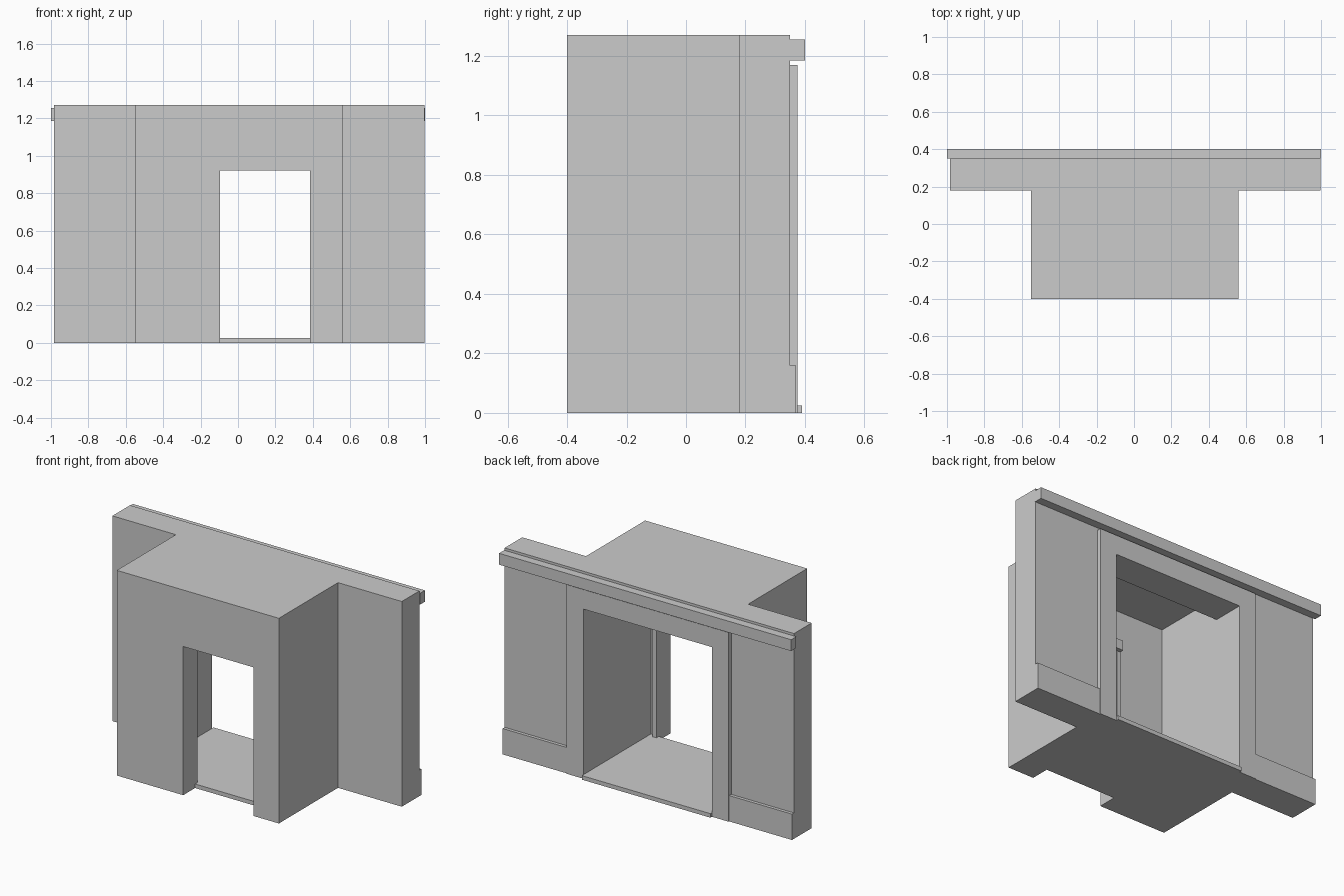
import bpy, bmesh
from mathutils import Vector

if "Cube" in bpy.data.objects:
    bpy.data.objects.remove(bpy.data.objects["Cube"])

grey = bpy.data.materials.new("light_grey")
grey.diffuse_color = (0.6, 0.6, 0.6, 1)
grey.use_nodes = True
grey.node_tree.nodes["Principled BSDF"].inputs["Base Color"].default_value = grey.diffuse_color


def prism(name, outline, direction):
    """Extrude a flat outline of 3D points along a direction."""
    bm = bmesh.new()
    face = bm.faces.new([bm.verts.new(p) for p in outline])
    ext = bmesh.ops.extrude_face_region(bm, geom=[face], use_keep_orig=True)
    verts = [g for g in ext["geom"] if isinstance(g, bmesh.types.BMVert)]
    bmesh.ops.translate(bm, verts=verts, vec=Vector(direction))
    bmesh.ops.recalc_face_normals(bm, faces=bm.faces)
    mesh = bpy.data.meshes.new(name)
    bm.to_mesh(mesh)
    bm.free()
    mesh.materials.append(grey)
    ob = bpy.data.objects.new(name, mesh)
    bpy.context.collection.objects.link(ob)
    return ob


def box(name, x0, x1, y0, y1, z0, z1):
    return prism(name, [(x0, y0, z0), (x1, y0, z0), (x1, y1, z0), (x0, y1, z0)],
                 (0, 0, z1 - z0))


def cut(target, *size):
    """Cut a box-shaped opening out of the target."""
    cutter = box("cutter", *size)
    cutter.hide_render = True
    mod = target.modifiers.new("opening", "BOOLEAN")
    mod.operation, mod.solver, mod.object = "DIFFERENCE", "EXACT", cutter
    bpy.context.view_layer.objects.active = target
    bpy.ops.object.modifier_apply(modifier=mod.name)
    bpy.data.objects.remove(cutter)


LEFT, RIGHT = -0.985, 0.997        # wall ends
BOX_L, BOX_R = -0.55, 0.56         # projecting room
DOOR = 0.44                        # half width of the rear doorway
WALL = 0.35                        # rear face of the wall

# Wall and projecting room as one T-shaped block, hollowed out
plan = [(LEFT, WALL), (LEFT, 0.178), (BOX_L, 0.178), (BOX_L, -0.4),
        (BOX_R, -0.4), (BOX_R, 0.178), (RIGHT, 0.178), (RIGHT, WALL)]
shell = prism("wall_shell", [(x, y, 0) for x, y in plan], (0, 0, 1.27))
cut(shell, -DOOR, DOOR, -0.285, 0.178, 0.025, 1.19)      # room
cut(shell, -DOOR, DOOR, 0.1, 0.5, 0.025, 1.05)           # rear doorway
cut(shell, -0.095, 0.385, -0.5, -0.284, -0.1, 0.92)      # front doorway

# Rear door surround
surround = [(-0.555, 0), (-DOOR, 0), (-DOOR, 1.05), (DOOR, 1.05),
            (DOOR, 0), (0.555, 0), (0.555, 1.17), (-0.555, 1.17)]
prism("door_surround", [(x, WALL, z) for x, z in surround], (0, 0.025, 0))
box("door_sill", -DOOR, DOOR, WALL, 0.39, 0, 0.025)

# Top rail and skirting boards on the rear face
box("top_rail", -1, 1, WALL, 0.4, 1.185, 1.255)
box("skirting_left", LEFT, -0.555, WALL, 0.37, 0, 0.16)
box("skirting_right", 0.555, RIGHT, WALL, 0.37, 0, 0.16)

# Trim around the inside of the front doorway
box("inner_trim_left", -0.12, -0.095, -0.285, -0.26, 0.025, 0.92)
box("inner_trim_right", 0.385, 0.41, -0.285, -0.26, 0.025, 0.92)
box("inner_header", -0.12, 0.41, -0.285, -0.235, 0.92, 0.98)
